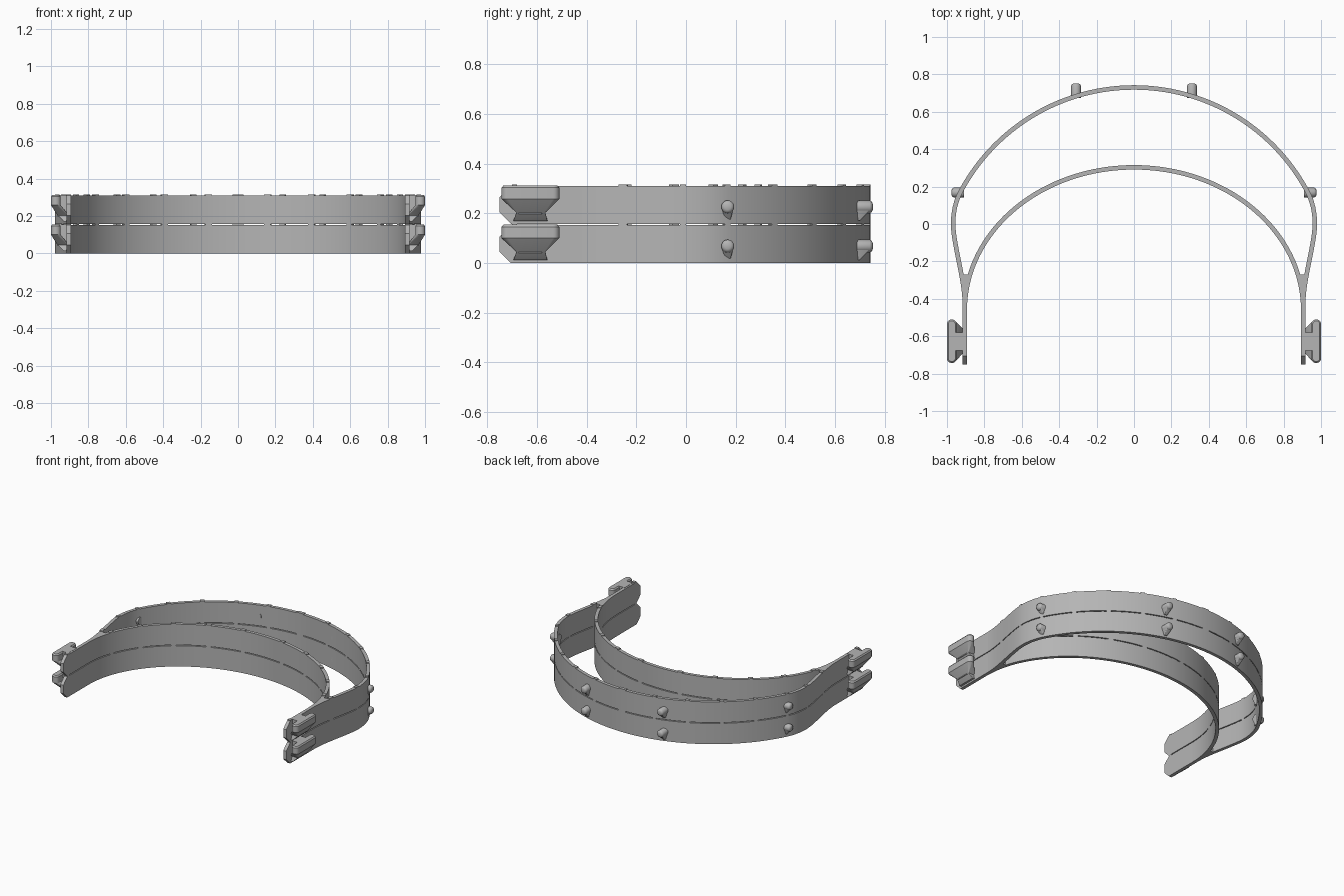
import bpy, bmesh
from math import sin, cos, pi, radians
from mathutils import Vector, Matrix

cube = bpy.data.objects.get("Cube")
if cube:
    bpy.data.objects.remove(cube, do_unlink=True)

HEIGHT = 0.152      # height of one band
PITCH = 0.158       # spacing between stacked frames
HALF = 0.012        # half the wall thickness

grey = bpy.data.materials.new("plain_grey")
grey.use_nodes = True
colour = (0.46, 0.46, 0.46, 1)
grey.diffuse_color = colour
grey.node_tree.nodes["Principled BSDF"].inputs["Base Color"].default_value = colour


def loft(bm, rings, cap_start=True, cap_end=True):
    """Skin a series of equal-length point rings."""
    rows = [[bm.verts.new(p) for p in ring] for ring in rings]
    n = len(rows[0])
    for a, b in zip(rows, rows[1:]):
        for i in range(n):
            j = (i + 1) % n
            bm.faces.new((a[i], a[j], b[j], b[i]))
    if cap_start:
        bm.faces.new(rows[0][::-1])
    if cap_end:
        bm.faces.new(rows[-1])


def wall(path, z0, z1):
    """Rectangular cross-sections along a plan path."""
    rings = []
    for i, p in enumerate(path):
        t = path[min(i + 1, len(path) - 1)] - path[max(i - 1, 0)]
        if p.x < 1e-6:
            t = Vector((1, 0))
        n = Vector((-t.y, t.x)).normalized() * HALF
        a, b = p + n, p - n
        rings.append([(a.x, a.y, z0), (a.x, a.y, z1), (b.x, b.y, z1), (b.x, b.y, z0)])
    return rings


def rounded(x0, x1, y0, y1, r, z):
    """Horizontal rounded rectangle."""
    pts = []
    corners = [(x1 - r, y1 - r), (x0 + r, y1 - r), (x0 + r, y0 + r), (x1 - r, y0 + r)]
    for k, (cx, cy) in enumerate(corners):
        for s in range(6):
            a = (k + s / 5) * pi / 2
            pts.append((cx + r * cos(a), cy + r * sin(a), z))
    return pts


def bezier(a, b, c, d, steps):
    a, b, c, d = map(Vector, (a, b, c, d))
    out = []
    for i in range(1, steps + 1):
        t = i / steps
        u = 1 - t
        out.append(a * u**3 + b * 3 * u * u * t + c * 3 * u * t * t + d * t**3)
    return out


def finish(name, bm):
    """Make the object, mirror it across x and stack a second copy."""
    bmesh.ops.recalc_face_normals(bm, faces=bm.faces)
    mesh = bpy.data.meshes.new(name)
    bm.to_mesh(mesh)
    bm.free()
    mesh.materials.append(grey)
    ob = bpy.data.objects.new(name, mesh)
    bpy.context.collection.objects.link(ob)
    bpy.ops.object.select_all(action='DESELECT')
    ob.select_set(True)
    bpy.context.view_layer.objects.active = ob
    bpy.ops.object.shade_smooth_by_angle(angle=radians(35))
    ob.modifiers.new("mirror", 'MIRROR')
    stack = ob.modifiers.new("stack", 'ARRAY')
    stack.count = 2
    stack.use_relative_offset = False
    stack.use_constant_offset = True
    stack.constant_offset_displace = (0, 0, PITCH)
    return ob


# Plan paths for half of the frame
STEPS = 40
inner = [Vector((0.905 * sin(i / STEPS * pi / 2), -0.46 + 0.763 * cos(i / STEPS * pi / 2)))
         for i in range(STEPS + 1)]
sweep = radians(62)
outer = [Vector((1.05 * sin(i / STEPS * sweep), -0.32 + 1.05 * cos(i / STEPS * sweep)))
         for i in range(STEPS + 1)]
outer += bezier(outer[-1], (0.955, 0.12), (0.967, 0.06), (0.967, 0), 8)
outer += bezier((0.967, 0), (0.967, -0.1), (0.905, -0.3), (0.905, -0.42), 14)

# Curved bands
for name, path in (("inner_band", inner), ("outer_band", outer)):
    bm = bmesh.new()
    loft(bm, wall(path, 0, HEIGHT), cap_start=False)
    finish(name, bm)

# Solid web where the bands meet
bm = bmesh.new()
plan = [(0.92, -0.27), (0.876, -0.27), (0.896, -0.36), (0.905, -0.42), (0.912, -0.34)]
loft(bm, [[(x, y, z) for x, y in plan] for z in (0, HEIGHT)])
finish("band_joint", bm)

# Straight arms with chamfered ends
bm = bmesh.new()
side = [(-0.41, 0), (-0.705, 0), (-0.75, 0.045), (-0.75, HEIGHT - 0.045),
        (-0.705, HEIGHT), (-0.41, HEIGHT)]
loft(bm, [[(x, y, z) for y, z in side] for x in (0.905 - HALF, 0.905 + HALF)])
finish("arm", bm)

# Clips: a long bar, a bridge to the arm, and a tapered support
bm = bmesh.new()
loft(bm, [rounded(0.948, 1.0, -0.743, -0.51, 0.025, 0.1),
          rounded(0.948, 1.0, -0.743, -0.51, 0.025, 0.145),
          rounded(0.955, 0.993, -0.735, -0.518, 0.018, 0.154)])
loft(bm, [rounded(0.905, 0.965, -0.675, -0.58, 0.004, z) for z in (0.04, 0.154)])
loft(bm, [rounded(0.905, 0.932, -0.695, -0.558, 0.004, 0.012),
          rounded(0.905, 0.965, -0.683, -0.566, 0.004, 0.045),
          rounded(0.948, 1.0, -0.743, -0.51, 0.025, 0.1)])
finish("clip", bm)


# Pegs with a tapered support underneath
def peg(name, position, turn, length):
    bm = bmesh.new()
    profile = [(-0.02, 0.026), (length - 0.012, 0.026),
               (length - 0.004, 0.021), (length, 0.012)]
    loft(bm, [[(r * cos(k * pi / 10), y, r * sin(k * pi / 10)) for k in range(20)]
              for y, r in profile])
    loft(bm, [rounded(-0.01, 0.01, -0.02, 0.006, 0.004, -0.055),
              rounded(-0.022, 0.022, -0.02, length - 0.008, 0.008, -0.012)])
    bm.transform(Matrix.Translation(position) @ Matrix.Rotation(turn, 4, 'Z'))
    finish(name, bm)


peg("back_peg", (0.31, 0.695, 0.068), 0, 0.057)
peg("side_peg", (0.93, 0.168, 0.068), -pi / 2, 0.046)

# Small spacer tabs on the top edges
bm = bmesh.new()
for path, starts in ((outer, range(0, 57, 8)), (inner, range(4, 38, 7))):
    for i in starts:
        loft(bm, wall(path[i:i + 2], HEIGHT - 0.002, PITCH))
arm_path = [Vector((0.905, y)) for y in (-0.68, -0.70)]
loft(bm, wall(arm_path, HEIGHT - 0.002, PITCH))
finish("spacer_tabs", bm)
